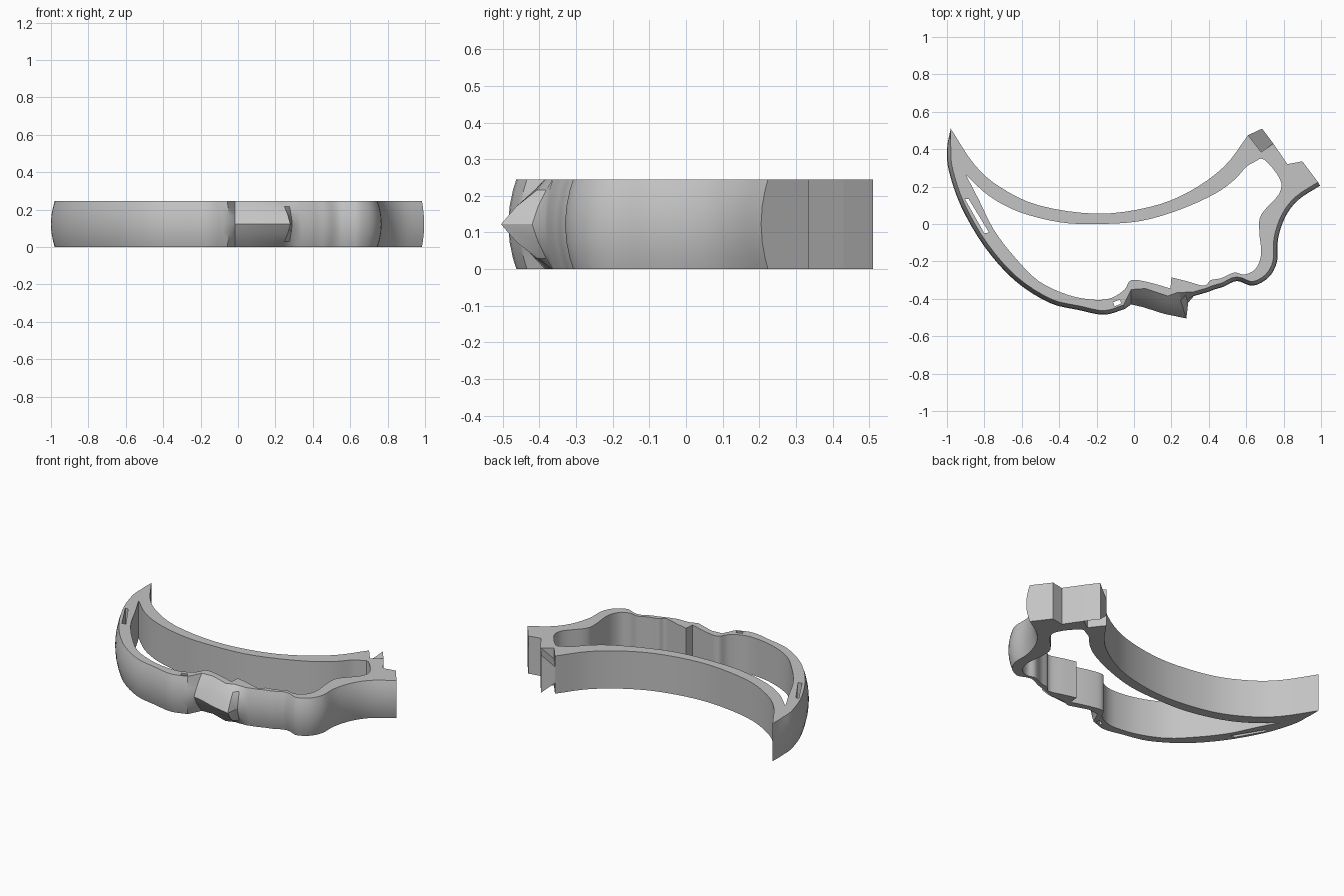
import bpy
import bmesh
import math
from mathutils import Vector

HEIGHT = 0.245
BULGE = 0.022
LEVELS = [0, 0.12, 0.3, 0.5, 0.7, 0.88, 1]

default_cube = bpy.data.objects.get("Cube")
if default_cube:
    bpy.data.objects.remove(default_cube, do_unlink=True)

grey = bpy.data.materials.new("plain grey")
grey.use_nodes = True
colour = (0.55, 0.55, 0.55, 1)
grey.diffuse_color = colour
grey.node_tree.nodes["Principled BSDF"].inputs["Base Color"].default_value = colour


def smooth(points, steps=4):
    """Return an open smooth path through all the points."""
    pts = [Vector(p) for p in points]
    pts = [2 * pts[0] - pts[1]] + pts + [2 * pts[-1] - pts[-2]]
    path = []
    for a, b, c, d in zip(pts, pts[1:], pts[2:], pts[3:]):
        for i in range(steps):
            t = i / steps
            path.append(0.5 * (2 * b + (c - a) * t + (2 * a - 5 * b + 4 * c - d) * t * t
                               + (3 * b - a - 3 * c + d) * t ** 3))
    return path + [pts[-2]]


def inset(path):
    """Shift a path inwards, to the right of its direction of travel."""
    shifted = []
    last = len(path) - 1
    for i, p in enumerate(path):
        along = (path[min(i + 1, last)] - path[max(i - 1, 0)]).normalized()
        shifted.append(p + Vector((along.y, -along.x)) * BULGE)
    return shifted


def finish(bm, name):
    bmesh.ops.recalc_face_normals(bm, faces=bm.faces[:])
    mesh = bpy.data.meshes.new(name)
    bm.to_mesh(mesh)
    bm.free()
    mesh.materials.append(grey)
    obj = bpy.data.objects.new(name, mesh)
    bpy.context.collection.objects.link(obj)
    bpy.ops.object.select_all(action="DESELECT")
    obj.select_set(True)
    bpy.context.view_layer.objects.active = obj
    bpy.ops.object.shade_smooth_by_angle(angle=math.radians(32))


def add_ring(bm, points, z):
    return [bm.verts.new((p[0], p[1], z)) for p in points]


def bridge(bm, low, high):
    """Join two equal rings of vertices with quads."""
    for i in range(len(low)):
        j = (i + 1) % len(low)
        bm.faces.new((low[i], low[j], high[j], high[i]))


# Outer face profile: chin and lips, nose, forehead
chin = smooth([(0.995, 0.205), (0.88, 0.13), (0.81, 0.04), (0.77, -0.08),
               (0.765, -0.2), (0.72, -0.285), (0.635, -0.33), (0.55, -0.305),
               (0.48, -0.335), (0.43, -0.35), (0.39, -0.365), (0.32, -0.385)])
nose = [Vector(p) for p in ((0.29, -0.42), (0.28, -0.505), (0.16, -0.48),
                            (0.05, -0.445), (-0.015, -0.43))]
nose_edge = [Vector(p) for p in ((0.27, -0.365), (0.235, -0.365), (0.18, -0.385),
                                 (0.06, -0.345), (-0.015, -0.35))]
forehead = smooth([(-0.05, -0.455), (-0.16, -0.485), (-0.295, -0.46), (-0.455, -0.42),
                   (-0.64, -0.3), (-0.8, -0.12), (-0.925, 0.095), (-0.99, 0.285),
                   (-1, 0.4), (-0.98, 0.51)])
forehead_edge = inset(forehead)
for k in range(1, 5):
    forehead_edge[-k] = forehead_edge[-k].lerp(forehead[-k], 1 - (k - 1) / 4)

# Concave back of the crescent and the stepped chin end
back = smooth([(-0.98, 0.51), (-0.855, 0.32), (-0.72, 0.2), (-0.51, 0.1), (-0.2, 0.055),
               (0.08, 0.09), (0.29, 0.17), (0.48, 0.305), (0.61, 0.475)])[1:]
chin_end = [Vector(p) for p in ((0.68, 0.385), (0.745, 0.43), (0.82, 0.32), (0.9, 0.335))]

middle = chin + nose + forehead + back + chin_end
edge = inset(chin) + nose_edge + forehead_edge + back + chin_end
nose_range = range(len(chin), len(chin) + len(nose))

# Cavity outline
cavity = smooth([(-0.9, 0.265), (-0.775, 0.15), (-0.615, 0.065), (-0.4, 0.01), (-0.2, 0),
                 (0.03, 0.015), (0.24, 0.075), (0.43, 0.16), (0.535, 0.235),
                 (0.6, 0.305), (0.64, 0.33)])[:-1]
cavity += smooth([(0.64, 0.33), (0.695, 0.345), (0.78, 0.24), (0.775, 0.16), (0.68, 0.05),
                  (0.67, -0.04), (0.68, -0.16), (0.65, -0.24), (0.59, -0.27),
                  (0.535, -0.26), (0.465, -0.29), (0.41, -0.3), (0.375, -0.33),
                  (0.28, -0.305), (0.2, -0.285)])
cavity += smooth([(0.195, -0.345), (0.08, -0.312), (-0.015, -0.3), (-0.05, -0.35),
                  (-0.12, -0.395), (-0.21, -0.405), (-0.35, -0.38), (-0.51, -0.305),
                  (-0.64, -0.175), (-0.75, -0.03), (-0.83, 0.13), (-0.9, 0.265)])[:-1]

# Narrow slots through the wall
long_slot = [(-0.905, 0.135), (-0.885, 0.135), (-0.775, -0.045), (-0.8, -0.05)]
eye_slot = [(-0.112, -0.418), (-0.075, -0.405), (-0.068, -0.425), (-0.104, -0.44)]

# Crescent band: bulged outer wall, straight inner walls, flat caps
bm = bmesh.new()
rings = []
for level in LEVELS:
    off = abs(2 * level - 1)
    outline = []
    for i, (m, e) in enumerate(zip(middle, edge)):
        power = 1.3 if i in nose_range else 2
        outline.append(m.lerp(e, off ** power))
    rings.append(add_ring(bm, outline, level * HEIGHT))
for low, high in zip(rings, rings[1:]):
    bridge(bm, low, high)
bottom_loops, top_loops = [rings[0]], [rings[-1]]
for hole in (cavity, long_slot, eye_slot):
    low, high = add_ring(bm, hole, 0), add_ring(bm, hole, HEIGHT)
    bridge(bm, low, high)
    bottom_loops.append(low)
    top_loops.append(high)
for loops, direction in ((bottom_loops, -1), (top_loops, 1)):
    rim = [bm.edges.get((loop[i - 1], loop[i])) for loop in loops for i in range(len(loop))]
    bmesh.ops.triangle_fill(bm, edges=rim, use_beauty=True, normal=(0, 0, direction))
finish(bm, "crescent_band")

# Dovetail joint that flares outwards from the strap end
bm = bmesh.new()
root, tip = [(0.61, 0.475), (0.68, 0.385)], [(0.745, 0.43), (0.685, 0.51)]
low = add_ring(bm, root, 0.07) + add_ring(bm, tip, 0)
high = add_ring(bm, root, HEIGHT - 0.07) + add_ring(bm, tip, HEIGHT)
bridge(bm, low, high)
bm.faces.new(low)
bm.faces.new(high)
finish(bm, "dovetail_joint")
